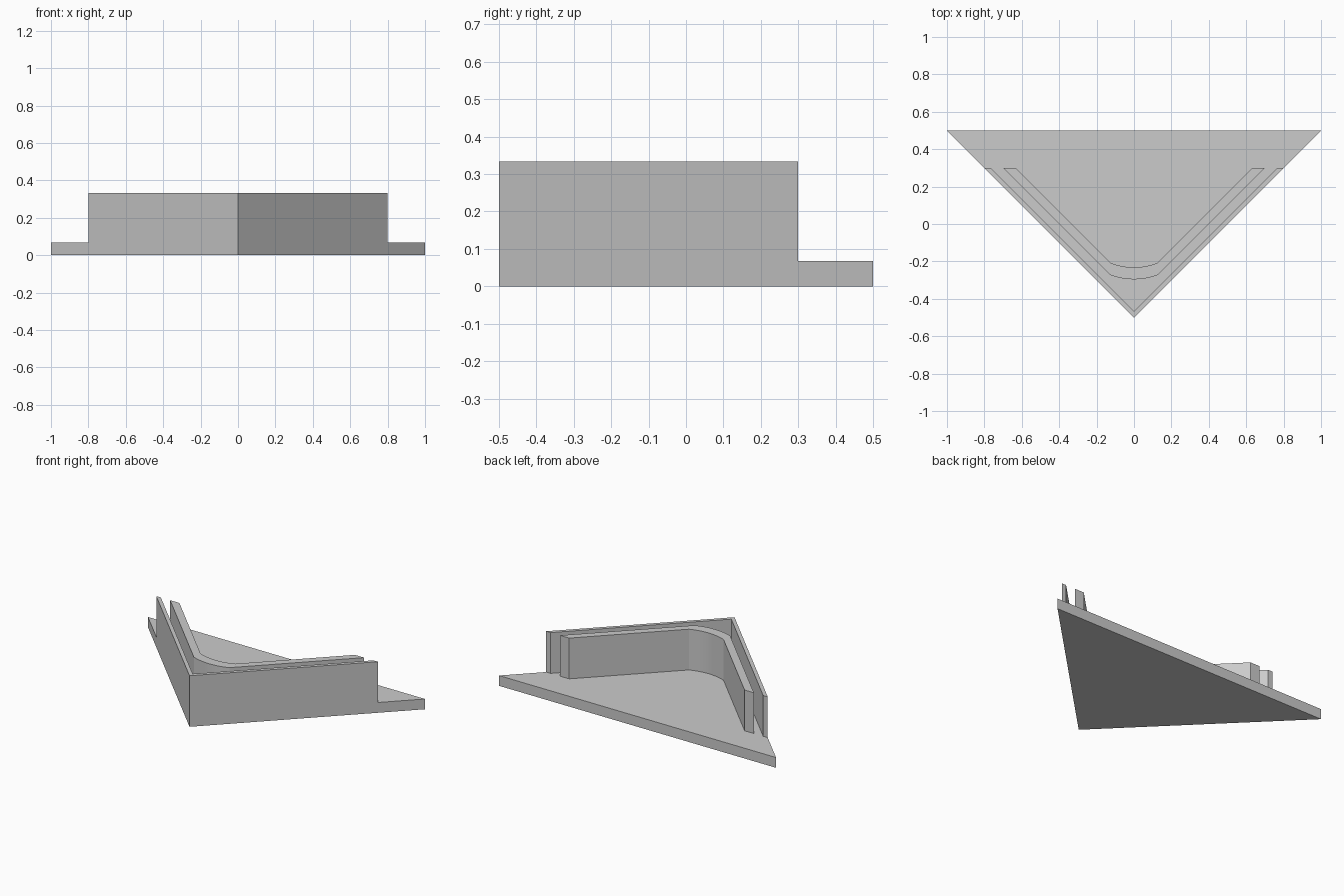
import bpy
import bmesh
import math

cube = bpy.data.objects.get("Cube")
if cube:
    bpy.data.objects.remove(cube, do_unlink=True)

BASE_TOP = 0.067
WALL_TOP = 0.333
WALL_END = 0.3

grey = bpy.data.materials.new("plain grey")
grey.use_nodes = True
colour = (0.6, 0.6, 0.6, 1)
grey.diffuse_color = colour
grey.node_tree.nodes["Principled BSDF"].inputs["Base Color"].default_value = colour


def prism(name, outline, bottom, top):
    """Extrude a flat outline upwards into a solid."""
    bm = bmesh.new()
    face = bm.faces.new([bm.verts.new((x, y, bottom)) for x, y in outline])
    grown = bmesh.ops.extrude_face_region(bm, geom=[face], use_keep_orig=True)
    lifted = [v for v in grown["geom"] if isinstance(v, bmesh.types.BMVert)]
    bmesh.ops.translate(bm, verts=lifted, vec=(0, 0, top - bottom))
    bmesh.ops.recalc_face_normals(bm, faces=bm.faces)
    mesh = bpy.data.meshes.new(name)
    bm.to_mesh(mesh)
    bm.free()
    mesh.materials.append(grey)
    obj = bpy.data.objects.new(name, mesh)
    bpy.context.collection.objects.link(obj)
    return obj


def vee(apex):
    """Sharp 45 degree path from the left arm end to the right arm end."""
    arm = WALL_END - apex
    return [(-arm, WALL_END), (0, apex), (arm, WALL_END)]


def rounded_vee(apex, half_width, sag, steps=8):
    """The same path with its corner replaced by a shallow arc."""
    arm = WALL_END - apex
    corner_y = apex + half_width
    radius = (half_width ** 2 + sag ** 2) / (2 * sag)
    sweep = math.asin(half_width / radius)
    path = [(-arm, WALL_END)]
    for i in range(steps + 1):
        a = sweep * (2 * i / steps - 1)
        path.append((radius * math.sin(a),
                     corner_y - sag + radius * (1 - math.cos(a))))
    return path + [(arm, WALL_END)]


# Triangular floor plate
prism("base_plate", [(-1, 0.5), (0, -0.5), (1, 0.5)], 0, BASE_TOP)

# Thin outer wall flush with the two front edges
prism("outer_wall", vee(-0.5) + vee(-0.467)[::-1], BASE_TOP, WALL_TOP)

# Inner wall with a rounded corner
inner = prism("inner_wall",
              rounded_vee(-0.4, 0.128, 0.024) + rounded_vee(-0.333, 0.125, 0.024)[::-1],
              BASE_TOP, WALL_TOP)
bpy.ops.object.select_all(action="DESELECT")
inner.select_set(True)
bpy.context.view_layer.objects.active = inner
bpy.ops.object.shade_smooth_by_angle(angle=math.radians(20))
